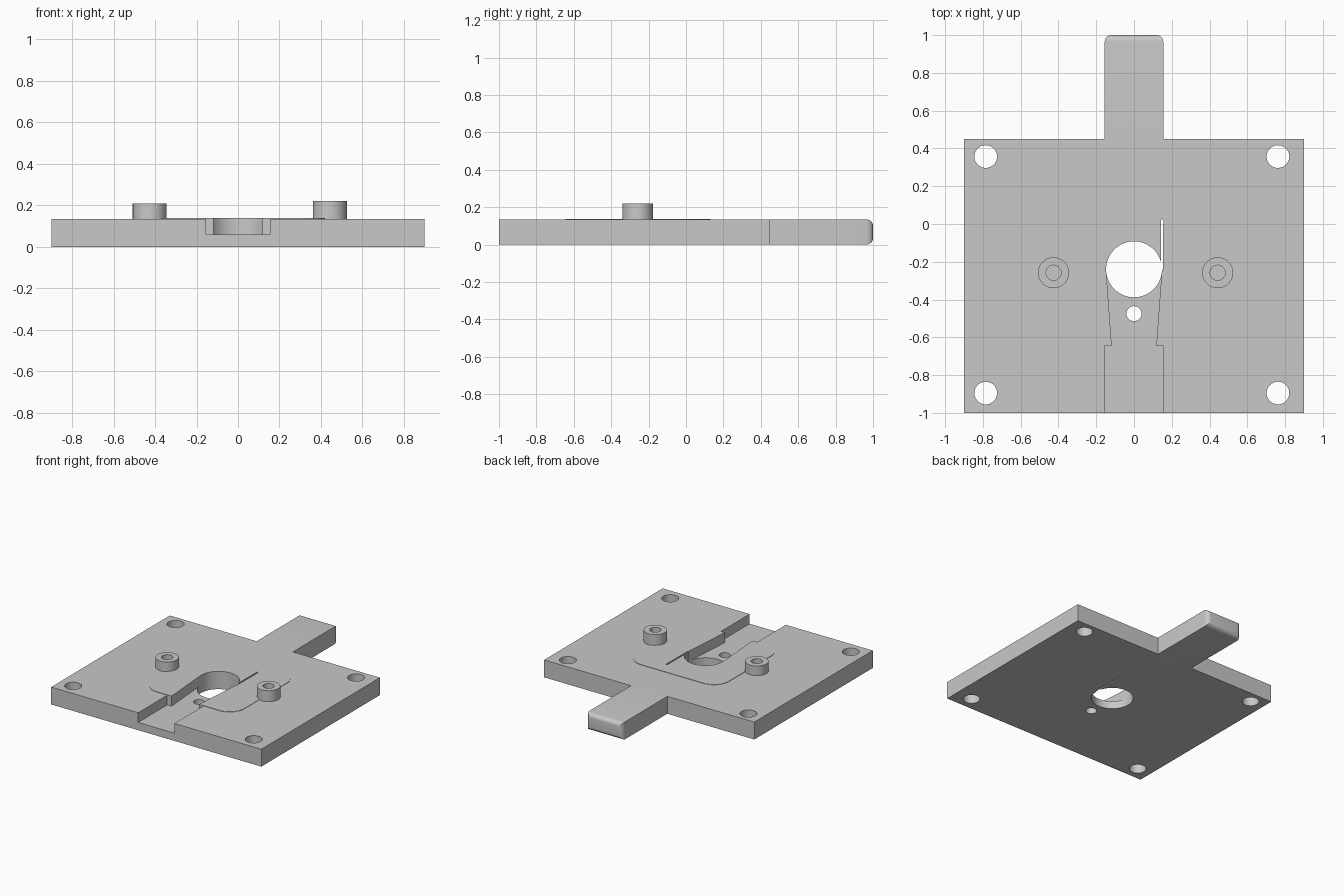
import bpy, bmesh
from math import sin, cos, pi, radians

if "Cube" in bpy.data.objects:
    bpy.data.objects.remove(bpy.data.objects["Cube"], do_unlink=True)

grey = bpy.data.materials.new("plain grey")
grey.use_nodes = True
grey.diffuse_color = (0.58, 0.58, 0.58, 1)
grey.node_tree.nodes["Principled BSDF"].inputs["Base Color"].default_value = (0.58, 0.58, 0.58, 1)

TOP = 0.135      # plate thickness
FLOOR = 0.06     # channel floor height


def prism(name, outline, z0, z1):
    """Extrude a counter-clockwise outline from z0 to z1."""
    bm = bmesh.new()
    face = bm.faces.new([bm.verts.new((x, y, z0)) for x, y in outline])
    ext = bmesh.ops.extrude_face_region(bm, geom=[face])
    for v in ext["geom"]:
        if isinstance(v, bmesh.types.BMVert):
            v.co.z = z1
    bmesh.ops.recalc_face_normals(bm, faces=bm.faces)
    mesh = bpy.data.meshes.new(name)
    bm.to_mesh(mesh)
    bm.free()
    mesh.materials.append(grey)
    obj = bpy.data.objects.new(name, mesh)
    bpy.context.collection.objects.link(obj)
    return obj


def arc(cx, cy, r, start=0, sweep=2 * pi, n=48):
    return [(cx + r * cos(start + sweep * i / n), cy + r * sin(start + sweep * i / n)) for i in range(n)]


def rounded_rect(x0, x1, y0, y1, r):
    centres = [(x1 - r, y1 - r), (x0 + r, y1 - r), (x0 + r, y0 + r), (x1 - r, y0 + r)]
    return [p for i, (x, y) in enumerate(centres) for p in arc(x, y, r, i * pi / 2, pi / 2 * 1.001, 10)]


def activate(obj):
    bpy.ops.object.select_all(action="DESELECT")
    bpy.context.view_layer.objects.active = obj
    obj.select_set(True)


def cut(obj, outline, z0=-0.1, z1=0.4):
    cutter = prism("cutter", outline, z0, z1)
    cutter.hide_render = True
    activate(obj)
    mod = obj.modifiers.new("cut", "BOOLEAN")
    mod.operation = "DIFFERENCE"
    mod.solver = "EXACT"
    mod.object = cutter
    bpy.ops.object.modifier_apply(modifier=mod.name)
    bpy.data.objects.remove(cutter, do_unlink=True)


def smooth(obj):
    activate(obj)
    bpy.ops.object.shade_smooth_by_angle(angle=radians(30))


# Plate and handle in one outline
W, H = 0.9, 0.155
plate = prism("base_plate", [(-W, -1), (W, -1), (W, 0.45), (H, 0.45), (H, 1),
                             (-H, 1), (-H, 0.45), (-W, 0.45)], 0, TOP)

# Rounded edges at the handle end
bm = bmesh.new()
bm.from_mesh(plate.data)
end_edges = [e for e in bm.edges if all(v.co.y > 0.99 for v in e.verts)]
bmesh.ops.bevel(bm, geom=end_edges, offset=0.035, segments=6, profile=0.5, affect="EDGES")
bm.to_mesh(plate.data)
bm.free()

# Shallow raised pad on top of the plate
pad = prism("raised_pad", rounded_rect(-0.37, 0.42, -0.645, 0.13, 0.13), TOP - 0.01, TOP + 0.003)

# Stepped channel that widens towards the round opening
channel = [(-H, -1.1), (H, -1.1), (H, -0.645), (0.118, -0.645), (0.147, -0.25),
           (-0.147, -0.25), (-0.118, -0.645), (-H, -0.645)]
opening = arc(0, -0.24, 0.148, n=64)
slit = [(0.142, -0.24), (0.153, -0.24), (0.155, 0.02), (0.149, 0.03), (0.144, 0.02)]
for part in (plate, pad):
    cut(part, channel, FLOOR)
    cut(part, opening)
    cut(part, slit)
cut(plate, arc(0, -0.475, 0.04, n=32))

# Corner mounting holes
for x in (-0.785, 0.762):
    for y in (-0.895, 0.357):
        cut(plate, arc(x, y, 0.06))

# Hollow bosses
for name, x, top in (("right_boss", -0.426, 0.21), ("left_boss", 0.443, 0.22)):
    boss = prism(name, arc(x, -0.258, 0.082), TOP - 0.02, top)
    cut(boss, arc(x, -0.258, 0.04, n=32))
    smooth(boss)

smooth(plate)
smooth(pad)
